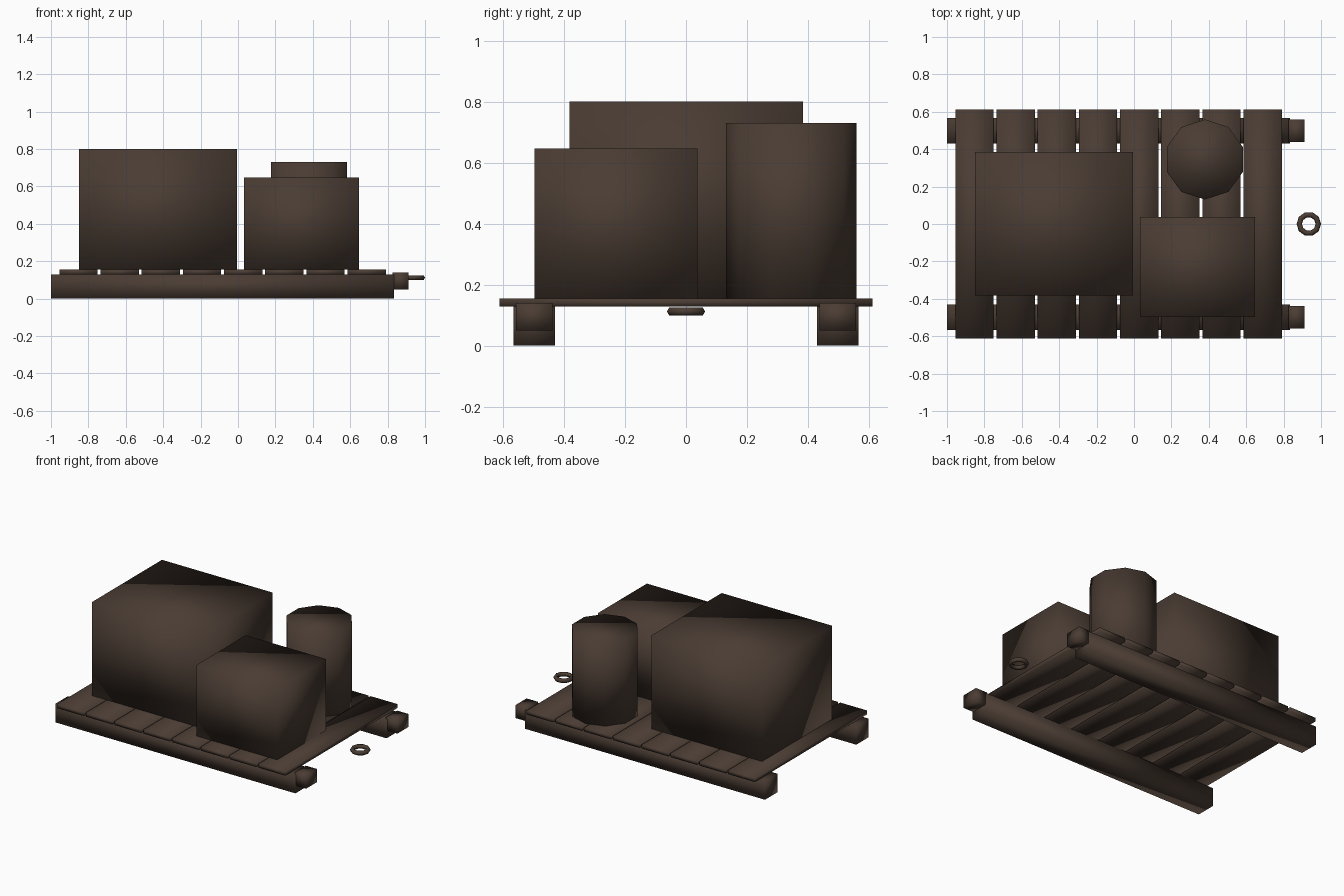
import bpy
import math

if "Cube" in bpy.data.objects:
    bpy.data.objects.remove(bpy.data.objects["Cube"])

wood = bpy.data.materials.new("dark_brown")
wood.diffuse_color = (0.068, 0.045, 0.033, 1.0)
wood.use_nodes = True
wood.node_tree.nodes["Principled BSDF"].inputs["Base Color"].default_value = wood.diffuse_color


def finish(name):
    """Name the new object, colour it and shade it softly all round."""
    ob = bpy.context.object
    ob.name = name
    ob.data.materials.append(wood)
    bpy.ops.object.shade_smooth()
    return ob


def box(name, x, y, z):
    """Box from (min, max) pairs on each axis."""
    bpy.ops.mesh.primitive_cube_add(
        size=1, location=[(a + b) / 2 for a, b in (x, y, z)])
    bpy.context.object.scale = [b - a for a, b in (x, y, z)]
    bpy.ops.object.transform_apply(location=False, rotation=False, scale=True)
    return finish(name)


# Two runners, each with a stubby block at the pulling end
for side, s in (("front", -1), ("back", 1)):
    y = s * 0.498
    box(side + "_runner", (-1.0, 0.835), (y - 0.068, y + 0.068), (0.0, 0.128))
    box(side + "_runner_tip", (0.825, 0.912), (y - 0.06, y + 0.06), (0.05, 0.14))

# Deck slats
for i in range(8):
    x = -0.955 + i * 0.22
    box(f"deck_slat_{i + 1}", (x, x + 0.205), (-0.612, 0.612), (0.128, 0.155))

# Cargo crates
box("large_crate", (-0.85, -0.005), (-0.382, 0.384), (0.155, 0.80))
box("small_crate", (0.032, 0.647), (-0.497, 0.038), (0.155, 0.647))

# Ten-sided barrel with a corner pointing to the back
bpy.ops.mesh.primitive_cylinder_add(
    vertices=10, radius=0.214, depth=0.575, location=(0.379, 0.345, 0.4425))
finish("barrel")

# Tow ring in front of the deck
bpy.ops.mesh.primitive_torus_add(
    major_segments=10, minor_segments=6, major_radius=0.051,
    minor_radius=0.0145, location=(0.9345, 0.0, 0.112))
finish("tow_ring")
